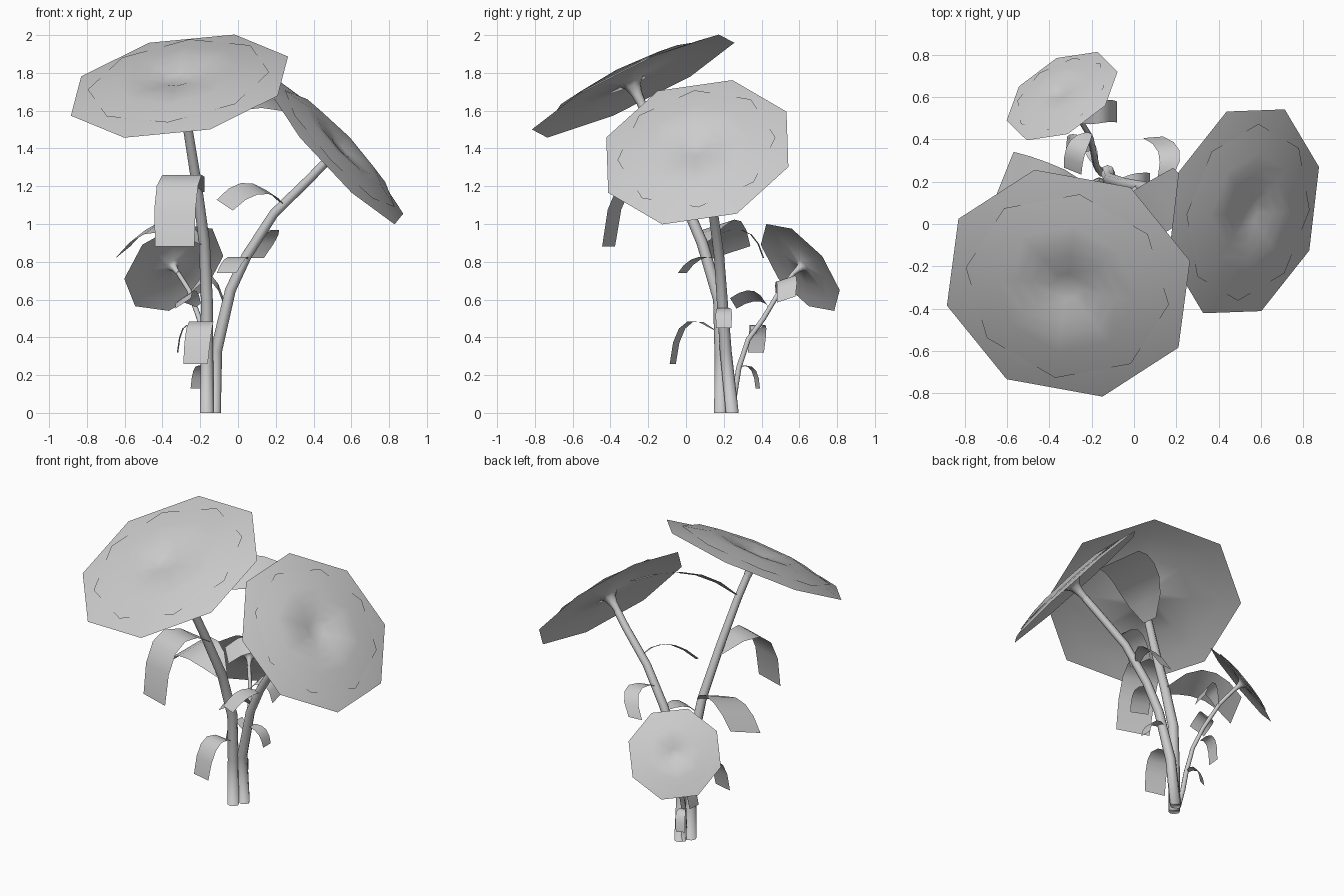
import bpy, math
from mathutils import Vector as V

if "Cube" in bpy.data.objects:
    bpy.data.objects.remove(bpy.data.objects["Cube"])


def make(name, verts, faces):
    me = bpy.data.meshes.new(name)
    me.from_pydata([tuple(v) for v in verts], [], faces)
    ob = bpy.data.objects.new(name, me)
    bpy.context.collection.objects.link(ob)
    me.polygons.foreach_set("use_smooth", [True] * len(me.polygons))
    me.update()
    return ob


def bridge(rings, n, closed=True):
    # quads between successive rings of n points
    return [(i * n + j, i * n + (j + 1) % n, (i + 1) * n + (j + 1) % n, (i + 1) * n + j)
            for i in range(rings - 1) for j in range(n if closed else n - 1)]


def revolve(name, centre, normal, rim, profile, scale, phase=0.0, cap=False):
    # eight-sided turned surface about a tilted axis
    n = V(normal).normalized()
    e = V(rim)
    e = (e - n * e.dot(n)).normalized()
    f = n.cross(e)
    verts = []
    for r, h in profile:
        for k in range(8):
            a = phase + k * math.pi / 4
            verts.append(V(centre) + scale * (n * h + r * (e * math.cos(a) + f * math.sin(a))))
    faces = bridge(len(profile), 8)
    if cap:
        faces.append(tuple(range(len(verts) - 8, len(verts))))
    return make(name, verts, faces)


def head(name, centre, normal, rim, radius):
    # trumpet-shaped back running out to the domed rim, then the dished front layer
    revolve(name + "_back", centre, normal, rim,
            [(.04, -.18), (.05, -.08), (.075, 0), (.125, .05), (.5, .075), (.8, .045), (1, 0)],
            radius)
    revolve(name + "_face", centre, normal, rim,
            [(.81, .052), (.55, .105), (.4, .11), (.28, .09), (.13, .068), (.11, .06)],
            radius, math.pi / 8, cap=True)


def stem(name, pts, r0, r1, sides=8):
    pts = [V(p) for p in pts]
    verts = []
    for i, p in enumerate(pts):
        t = (pts[min(i + 1, len(pts) - 1)] - pts[max(i - 1, 0)]).normalized()
        if i == 0:
            t = V((0, 0, 1))
        a = V((0, 1, 0)).cross(t).normalized()
        b = t.cross(a)
        r = r0 + (r1 - r0) * min(1, p.z / pts[-1].z)
        for k in range(sides):
            w = 2 * math.pi * k / sides
            verts.append(p + r * (a * math.cos(w) + b * math.sin(w)))
    make(name, verts, bridge(len(pts), sides) + [tuple(range(sides))])


def leaf(name, start, mid, tip, width, side=None):
    # arched ribbon through three points, narrower at the stem, optionally banked
    s, m, t = V(start), V(mid), V(tip)
    c = 2 * m - (s + t) / 2
    d = t - s
    side = V(side or (-d.y, d.x, 0)).normalized()
    verts = []
    widths = [.3, .75, .95, 1, 1, .95]
    for i, w in enumerate(widths):
        u = i / (len(widths) - 1)
        p = s * (1 - u) ** 2 + c * 2 * u * (1 - u) + t * u * u
        h = side * width * w / 2
        verts += [p - h, p, p + h]
    make(name, verts, bridge(len(widths), 3, closed=False))


# flower heads
head("large_flower", (-.31, -.28, 1.73), (-.163, -.429, .888), (.57, .105, .155), .605)
head("side_flower", (.52, .06, 1.38), (.72, -.18, .67), (.357, .21, -.325), .525)
head("small_flower", (-.34, .605, .77), (-.44, .69, .59), (.26, .115, .06), .293)

# stems
stem("large_stem", [(-.165, .185, 0), (-.165, .185, .3), (-.165, .175, .6), (-.178, .085, .9),
                    (-.22, -.05, 1.22), (-.265, -.17, 1.5), (-.293, -.237, 1.64)], .036, .024)
stem("side_stem", [(-.125, .245, 0), (-.115, .21, .33), (-.04, .188, .65), (.045, .175, .83),
                   (.19, .145, 1.055), (.38, .1, 1.24), (.455, .077, 1.318)], .034, .023)
stem("small_stem", [(-.15, .24, 0), (-.17, .26, .12), (-.18, .28, .24), (-.19, .33, .39),
                    (-.205, .41, .5), (-.26, .5, .65), (-.317, .57, .74)], .018, .012, 6)

# leaves: start, middle, tip, width, optional width direction
bank = (-.6, .6, .4)
leaves = {
    "large": [((-.26, -.16, 1.53), (-.02, .0, 1.67), (.27, .18, 1.61), .28, bank),
              ((-.21, -.03, 1.17), (-.31, -.29, 1.24), (-.335, -.41, .88), .23),
              ((-.18, .09, .9), (-.41, .17, .99), (-.61, .24, .85), .24, (.35, .87, .28)),
              ((-.17, .15, .44), (-.2, .0, .47), (-.225, -.07, .26), .14)],
    "side": [((.24, .13, 1.1), (.09, .07, 1.19), (-.07, -.02, 1.1), .14, bank),
             ((.03, .18, .81), (-.01, .07, .82), (-.06, -.02, .74), .12),
             ((.11, .16, .94), (.17, .32, .96), (.09, .41, .82), .1),
             ((-.07, .2, .55), (.03, .2, .54), (.075, .2, .45), .085)],
    "small": [((-.25, .49, .64), (-.15, .53, .71), (-.08, .53, .6), .11, (0, .9, .3)),
              ((-.2, .36, .42), (-.28, .38, .46), (-.32, .37, .32), .09),
              ((-.18, .28, .24), (-.205, .35, .235), (-.225, .38, .13), .06),
              ((-.21, .43, .57), (-.27, .36, .62), (-.29, .25, .58), .11, (.75, -.3, .5))],
}
for plant, items in leaves.items():
    for i, args in enumerate(items):
        leaf(f"{plant}_stem_leaf_{i + 1}", *args)
